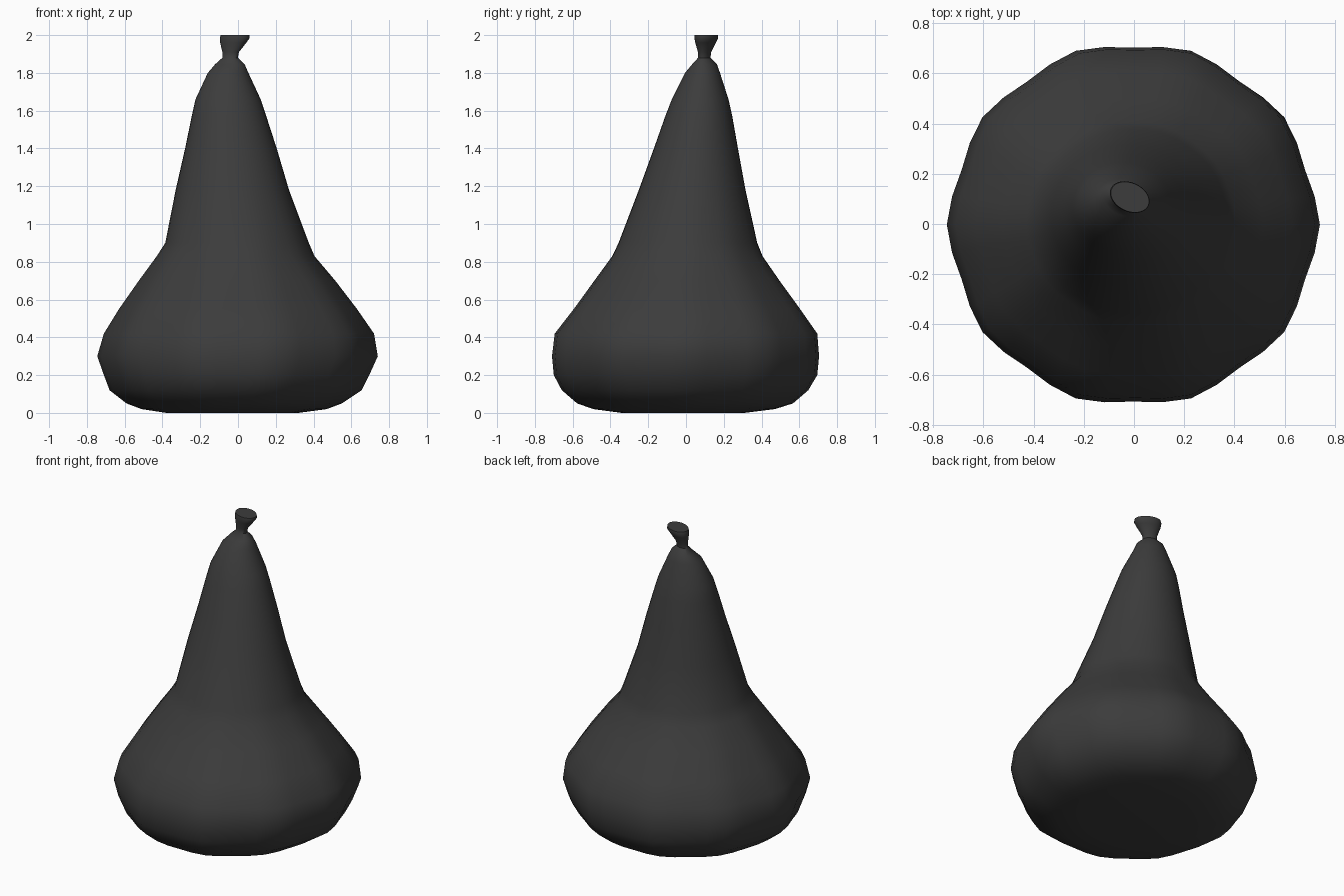
import bpy, bmesh, math

SEG = 40

# Sack profile: z, x min, x max, y min, y max, fold ripple
RINGS = [
    (0.00, -0.38, 0.32, -0.34, 0.31, 0.00),
    (0.02, -0.51, 0.47, -0.50, 0.48, 0.01),
    (0.05, -0.59, 0.55, -0.59, 0.58, 0.012),
    (0.12, -0.68, 0.655, -0.675, 0.665, 0.014),
    (0.20, -0.71, 0.695, -0.72, 0.715, 0.016),
    (0.30, -0.745, 0.74, -0.73, 0.725, 0.016),
    (0.42, -0.71, 0.72, -0.715, 0.715, 0.016),
    (0.55, -0.63, 0.63, -0.61, 0.62, 0.014),
    (0.70, -0.525, 0.515, -0.495, 0.505, 0.01),
    (0.83, -0.43, 0.405, -0.395, 0.41, 0.006),
    (0.90, -0.385, 0.375, -0.36, 0.38, 0.004),
    (1.18, -0.33, 0.27, -0.25, 0.315, 0.0),
    (1.40, -0.28, 0.205, -0.17, 0.275, 0.0),
    (1.57, -0.245, 0.15, -0.11, 0.245, 0.0),
    (1.66, -0.225, 0.12, -0.075, 0.225, 0.0),
    (1.80, -0.16, 0.055, -0.005, 0.18, 0.0),
]
# Tied neck and flared mouth: z, centre x, centre y, long radius, short radius
MOUTH = [
    (1.845, -0.043, 0.098, 0.082, 0.062),
    (1.88, -0.042, 0.097, 0.043, 0.030),
    (1.91, -0.039, 0.098, 0.046, 0.032),
    (1.96, -0.025, 0.104, 0.073, 0.050),
    (1.985, -0.017, 0.107, 0.083, 0.058),
    (2.00, -0.016, 0.107, 0.080, 0.056),
]
TILT = math.radians(-25)

bm = bmesh.new()
loops = []
angles = [2 * math.pi * i / SEG for i in range(SEG)]

# Baggy body
for z, x0, x1, y0, y1, rip in RINGS:
    ring = []
    for a in angles:
        k = 1 + rip * (math.cos(10 * a) - 1)
        x = (x0 + x1) / 2 + (x1 - x0) / 2 * math.cos(a) * k
        y = (y0 + y1) / 2 + (y1 - y0) / 2 * math.sin(a) * k
        ring.append(bm.verts.new((x, y, z)))
    loops.append(ring)

# Pinched neck and mouth, an oval turned about z
for z, cx, cy, ra, rb in MOUTH:
    ring = []
    for a in angles:
        u, v = ra * math.cos(a - TILT), rb * math.sin(a - TILT)
        x = cx + u * math.cos(TILT) - v * math.sin(TILT)
        y = cy + u * math.sin(TILT) + v * math.cos(TILT)
        ring.append(bm.verts.new((x, y, z)))
    loops.append(ring)

# Skin the rings and close both ends
for lo, hi in zip(loops, loops[1:]):
    for i in range(SEG):
        j = (i + 1) % SEG
        bm.faces.new((lo[i], lo[j], hi[j], hi[i]))
bm.faces.new(loops[0][::-1])
bm.faces.new(loops[-1])
bmesh.ops.recalc_face_normals(bm, faces=bm.faces)

mesh = bpy.data.meshes.new("tied_sack")
bm.to_mesh(mesh)
bm.free()
sack = bpy.data.objects.new("tied_sack", mesh)
bpy.context.collection.objects.link(sack)

# Dark plastic colour
mat = bpy.data.materials.new("dark_plastic")
mat.diffuse_color = (0.045, 0.045, 0.045, 1)
mesh.materials.append(mat)

bpy.context.view_layer.objects.active = sack
sack.select_set(True)
bpy.ops.object.shade_smooth_by_angle(angle=math.radians(50))
